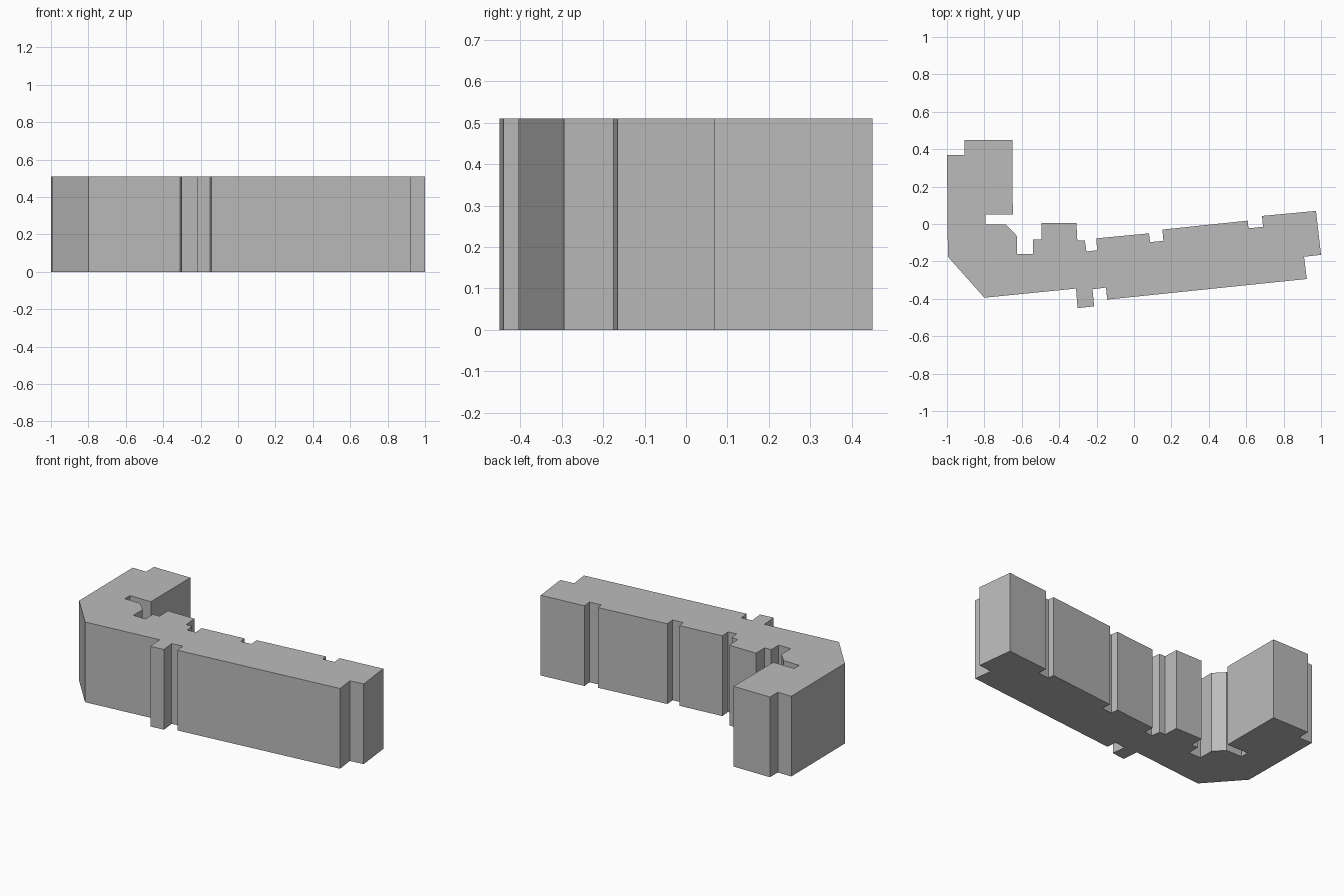
import bpy
import bmesh

HEIGHT = 0.51

cube = bpy.data.objects.get("Cube")
if cube:
    bpy.data.objects.remove(cube, do_unlink=True)

# Single wall colour
grey = bpy.data.materials.new("plain grey")
grey.use_nodes = True
colour = (0.5, 0.5, 0.5, 1)
grey.diffuse_color = colour
grey.node_tree.nodes["Principled BSDF"].inputs["Base Color"].default_value = colour

# Footprint, clockwise from the far end of the short wing
short_wing = [(-1, .37), (-.905, .37), (-.905, .449), (-.65, .45),
              (-.648, .05), (-.795, .05), (-.795, -.002), (-.685, -.003)]
inner_court = [(-.625, -.065), (-.625, -.16), (-.54, -.16), (-.54, -.083),
               (-.495, -.083), (-.495, .005), (-.308, .005), (-.303, -.088),
               (-.263, -.088), (-.254, -.147), (-.197, -.14)]
back_wall = [(-.202, -.077), (.08, -.05), (.086, -.097), (.157, -.09), (.152, -.03),
             (.608, .018), (.612, -.023), (.69, -.015), (.684, .043), (.973, .07)]
end_wall = [(1, -.165), (.909, -.175), (.924, -.294)]
front_wall = [(-.143, -.404), (-.15, -.34), (-.222, -.349), (-.213, -.44),
              (-.302, -.45), (-.31, -.345), (-.8, -.394), (-.995, -.175)]
footprint = short_wing + inner_court + back_wall + end_wall + front_wall

# Raise the footprint into a flat-roofed block
bm = bmesh.new()
base = bm.faces.new([bm.verts.new((x, y, 0)) for x, y in footprint])
raised = bmesh.ops.extrude_face_region(bm, geom=[base], use_keep_orig=True)["geom"]
bmesh.ops.translate(bm, vec=(0, 0, HEIGHT),
                    verts=[v for v in raised if isinstance(v, bmesh.types.BMVert)])
bmesh.ops.recalc_face_normals(bm, faces=bm.faces)
mesh = bpy.data.meshes.new("building_block")
bm.to_mesh(mesh)
bm.free()
mesh.materials.append(grey)
building = bpy.data.objects.new("building_block", mesh)
bpy.context.collection.objects.link(building)
